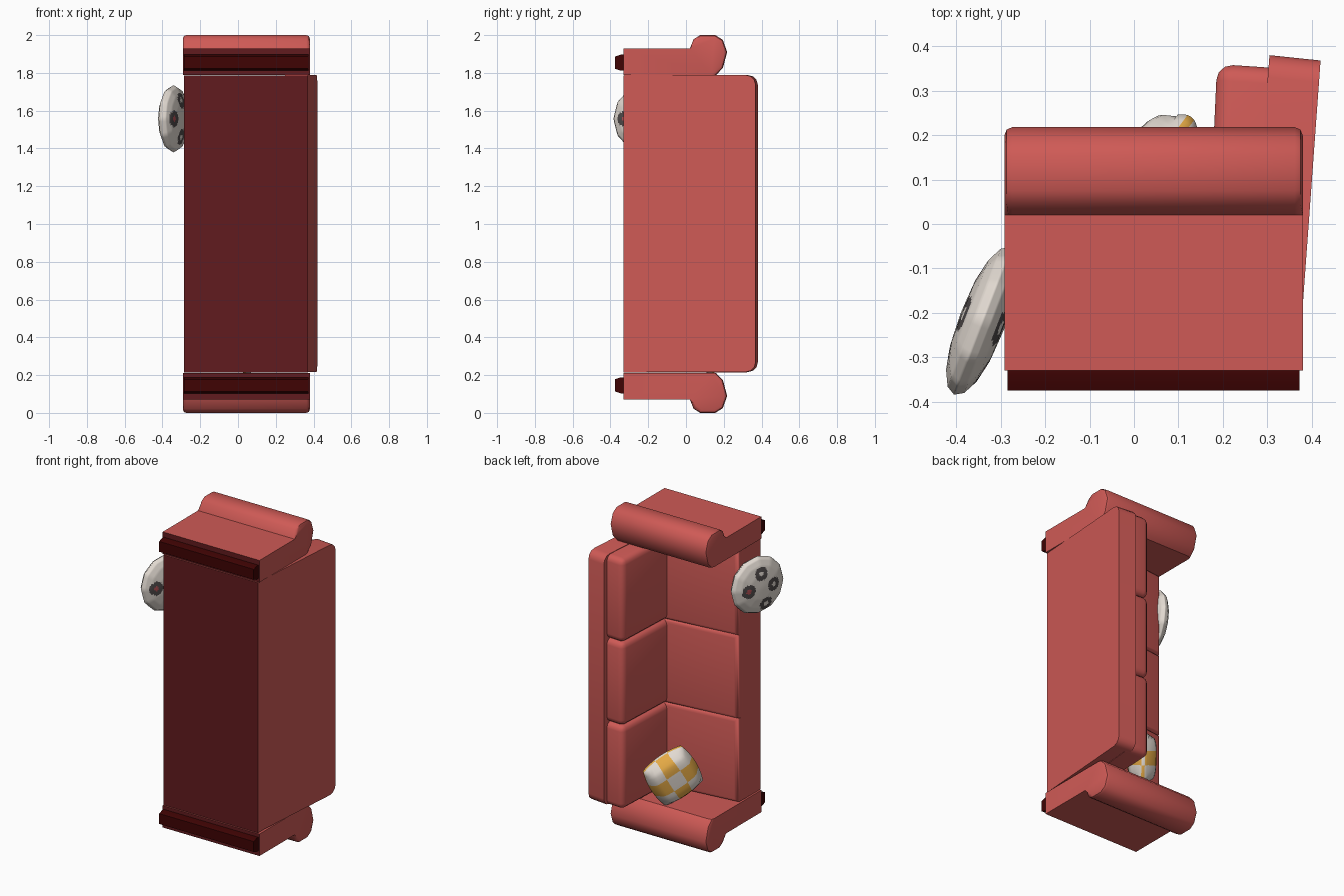
import bpy, bmesh, math
from mathutils import Vector, Matrix

if "Cube" in bpy.data.objects:
    bpy.data.objects.remove(bpy.data.objects["Cube"])


def material(name, rgb):
    m = bpy.data.materials.new(name)
    m.diffuse_color = (*rgb, 1)
    m.use_nodes = True
    m.node_tree.nodes["Principled BSDF"].inputs["Base Color"].default_value = m.diffuse_color
    return m


RED = material("red_fabric", (0.62, 0.102, 0.092))
DARK = material("dark_underside", (0.12, 0.011, 0.013))
FOOT = material("dark_wood", (0.05, 0.001, 0.001))
WHITE = material("cream_white", (0.76, 0.70, 0.64))
YELLOW = material("yellow_check", (0.78, 0.40, 0.06))
SPOT = material("charcoal_spot", (0.08, 0.07, 0.07))
CORE = material("red_spot", (0.45, 0.08, 0.09))


def finish(bm, name, mats, angle=40):
    bmesh.ops.recalc_face_normals(bm, faces=bm.faces)
    me = bpy.data.meshes.new(name)
    bm.to_mesh(me)
    bm.free()
    ob = bpy.data.objects.new(name, me)
    bpy.context.collection.objects.link(ob)
    for m in mats:
        me.materials.append(m)
    bpy.ops.object.select_all(action='DESELECT')
    ob.select_set(True)
    bpy.context.view_layer.objects.active = ob
    bpy.ops.object.shade_smooth_by_angle(angle=math.radians(angle))
    return ob


def prism(name, rings, mats, bevel=0, segments=2, pick=None, dark_bottom=False, angle=40):
    """Solid between two matching rings of points, with chosen edges bevelled."""
    bm = bmesh.new()
    a, b = [[bm.verts.new(p) for p in r] for r in rings]
    n = len(a)
    bm.faces.new(a)
    bm.faces.new(b)
    for i in range(n):
        j = (i + 1) % n
        bm.faces.new((a[i], a[j], b[j], b[i]))
    bmesh.ops.recalc_face_normals(bm, faces=bm.faces)
    if bevel:
        edges = [e for e in bm.edges if pick is None or pick(e)]
        bmesh.ops.bevel(bm, geom=edges, offset=bevel, segments=segments,
                        profile=0.5, affect='EDGES', clamp_overlap=True)
    bm.normal_update()
    if dark_bottom:
        for f in bm.faces:
            if f.normal.y < -0.9 and f.calc_center_median().y < -0.32:
                f.material_index = 1
    return finish(bm, name, mats, angle)


def along_z(profile, z0, z1):
    return [[(x, y, z) for x, y in profile] for z in (z0, z1)]


def along_x(profile, x0, x1):
    return [[(x, y, z) for y, z in profile] for x in (x0, x1)]


# Seat base with dark underside
prism("seat_base", along_z([(-0.285, -0.33), (0.37, -0.33), (0.37, -0.175), (-0.285, -0.175)],
                           0.214, 1.786), [RED, DARK], dark_bottom=True)

# Leaning back panel with rounded upper corners
prism("back_panel", along_z([(0.25, -0.326), (0.3695, -0.326), (0.42, 0.368), (0.305, 0.38)],
                            0.217, 1.788), [RED], 0.05, 3,
      lambda e: all(v.co.y > 0.3 for v in e.verts)
      and abs(e.verts[0].co.z - e.verts[1].co.z) < 0.01)

# Three seat cushions and three back cushions
step = 1.57 / 3
for i in range(3):
    z0 = 0.215 + step * i
    z1 = z0 + step
    prism(f"seat_cushion_{i + 1}",
          along_z([(-0.287, -0.18), (0.27, -0.18), (0.27, -0.04), (-0.283, -0.105)],
                  z0, z1), [RED], 0.02, 3,
          lambda e: all(v.co.y > -0.12 for v in e.verts), angle=60)
    prism(f"back_cushion_{i + 1}",
          along_z([(0.165, -0.12), (0.295, -0.12), (0.335, 0.35), (0.187, 0.36)],
                  z0, z1), [RED], 0.036, 3,
          lambda e: any(v.co.x < 0.2 for v in e.verts) and any(v.co.y > 0 for v in e.verts),
          angle=60)

# Rolled arms and foot rails at both ends
ARM = [(-0.33, 1.79), (0.16, 1.79), (0.195, 1.825), (0.218, 1.91), (0.195, 1.975),
       (0.155, 2.0), (0.075, 2.0), (0.04, 1.978), (0.02, 1.928), (-0.33, 1.928)]
RAIL = [(-0.33, 1.812), (-0.33, 1.897), (-0.345, 1.897), (-0.375, 1.887),
        (-0.375, 1.822), (-0.345, 1.812)]
for end, flip in (("upper", False), ("lower", True)):
    def side(profile):
        return [(y, 2 - z if flip else z) for y, z in profile]
    prism(f"{end}_arm", along_x(side(ARM), -0.292, 0.38), [RED, DARK], 0.018, 2,
          lambda e: abs(e.verts[0].co.x - e.verts[1].co.x) < 0.01
          and all(v.co.y > -0.2 for v in e.verts), dark_bottom=True)
    prism(f"{end}_foot_rail", along_x(side(RAIL), -0.285, 0.372), [FOOT], angle=20)

# Round spotted pillow leaning on the seat front
bm = bmesh.new()
bmesh.ops.create_uvsphere(bm, u_segments=12, v_segments=8, radius=1)
bmesh.ops.subdivide_edges(bm, edges=bm.edges[:], cuts=5, use_grid_fill=True)
SPOTS = {1: [(0, 0.085, 1), (0.085, -0.008, 2), (-0.085, 0, 1), (-0.035, -0.112, 1)],
         -1: [(0, 0.098, 1), (-0.1, 0, 2), (0.085, 0, 1), (0, -0.098, 1)]}
R, T = 0.178, 0.052
for v in bm.verts:
    rho = math.hypot(v.co.x, v.co.y)
    k = R * (rho ** -0.15 if rho > 0.01 else 1)
    v.co = Vector((v.co.x * k, v.co.y * k, v.co.z * T))
for f in bm.faces:
    c = f.calc_center_median()
    for u, w, kind in SPOTS[1 if c.z > 0 else -1]:
        d = math.hypot(c.x - u, c.y - w)
        if d < 0.042:
            f.material_index = 1
            if d < 0.015:
                f.material_index = 2 if kind == 2 else 0
u = Vector((0.36, 0.933, 0))
n = Vector((-0.933, 0.36, 0))
w = Vector((0, 0, 1))
frame = Matrix((u, w, n)).transposed().to_4x4()
bm.transform(Matrix.Translation((-0.341, -0.218, 1.557)) @ frame)
finish(bm, "round_pillow", [WHITE, SPOT, CORE], 60)

# Checked square pillow leaning on the back cushion
bm = bmesh.new()
N, SUB, H = 3, 4, 0.14
bmesh.ops.create_cube(bm, size=2)
bmesh.ops.subdivide_edges(bm, edges=bm.edges[:], cuts=N * SUB - 1, use_grid_fill=True)
for f in bm.faces:
    c = f.calc_center_median()
    cell = [min(N - 1, int((k + 1) * N / 2)) for k in c]
    f.material_index = sum(cell) % 2
for v in bm.verts:
    x, y, z = v.co
    puff = 0.35 + 0.65 * math.sqrt(max(0, (1 - x ** 4) * (1 - y ** 4)))
    pinch = 1 - 0.08 * z * z
    v.co = Vector((x * math.sqrt(1 - 0.25 * y * y) * H * pinch * 1.08,
                   y * math.sqrt(1 - 0.25 * x * x) * H * pinch * 1.08, z * puff * 0.08))
t = Vector((0.6, 0.8, 0))
n = Vector((-0.8, 0.6, 0))
a = (-0.87 * t + Vector((0, 0, 0.49))).normalized()
b = n.cross(a)
frame = Matrix((a, b, n)).transposed().to_4x4()
bm.transform(Matrix.Translation((0.022, 0.098, 0.382)) @ frame)
finish(bm, "checked_pillow", [WHITE, YELLOW], 60)
